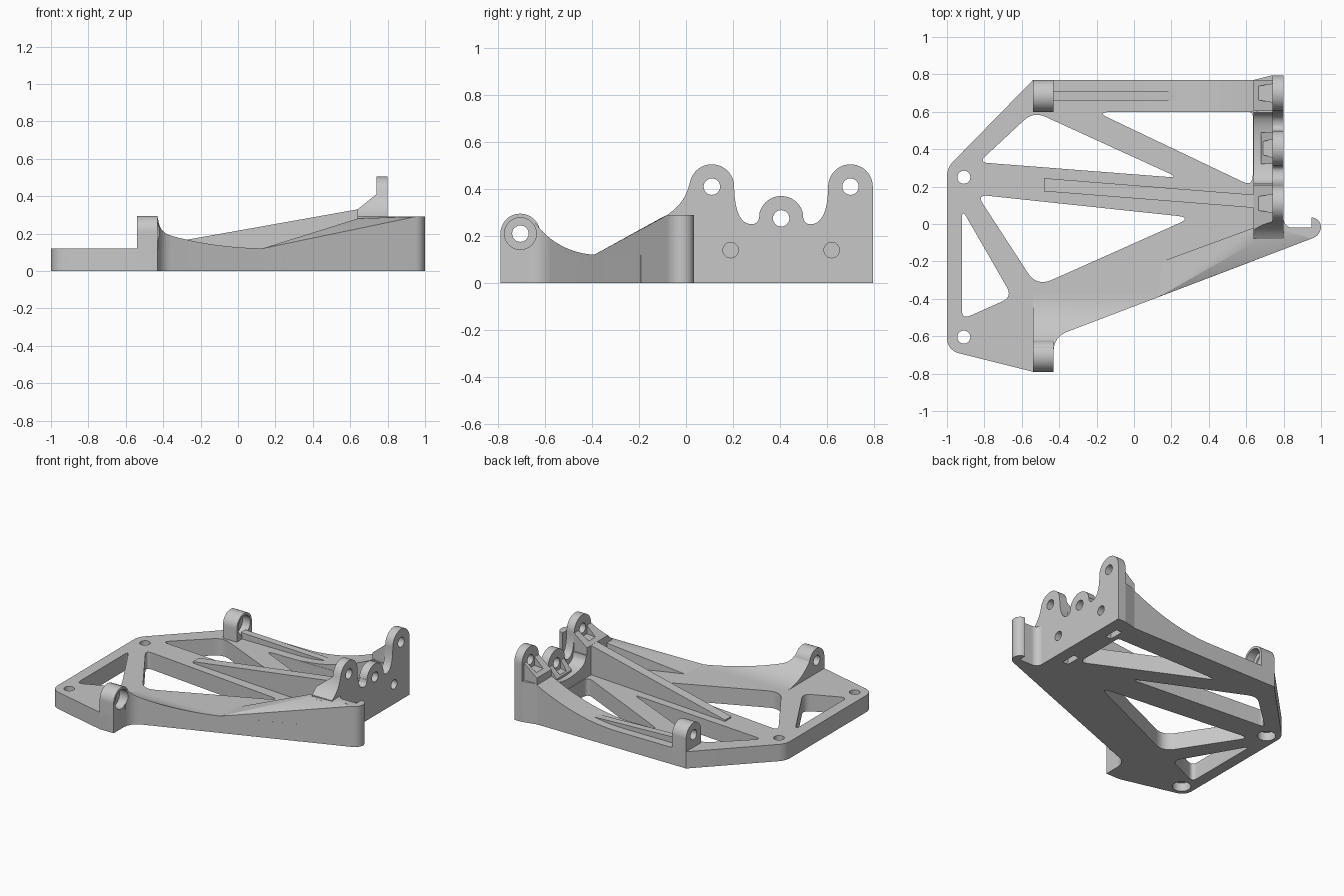
import bpy, bmesh, math
from mathutils import Vector

if "Cube" in bpy.data.objects:
    bpy.data.objects.remove(bpy.data.objects["Cube"], do_unlink=True)

GREY = bpy.data.materials.new("plain grey")
GREY.use_nodes = True
GREY.diffuse_color = (0.57, 0.57, 0.57, 1)
GREY.node_tree.nodes["Principled BSDF"].inputs["Base Color"].default_value = (0.57, 0.57, 0.57, 1)

AXES = {"x": lambda u, v, w: (w, u, v), "y": lambda u, v, w: (u, w, v), "z": lambda u, v, w: (u, v, w)}
parts = []


def finish(name, bm, keep=True):
    bmesh.ops.recalc_face_normals(bm, faces=bm.faces)
    me = bpy.data.meshes.new(name)
    bm.to_mesh(me)
    bm.free()
    me.materials.append(GREY)
    ob = bpy.data.objects.new(name, me)
    bpy.context.collection.objects.link(ob)
    if keep:
        parts.append(ob)
    return ob


def prism(name, pts, axis, lo, hi, keep=True):
    bm = bmesh.new()
    f = AXES[axis]
    ends = [[bm.verts.new(f(p[0], p[1], w)) for p in pts] for w in (lo, hi)]
    for ring in ends:
        bm.faces.new(ring)
    for i in range(len(pts)):
        j = (i + 1) % len(pts)
        bm.faces.new((ends[0][i], ends[0][j], ends[1][j], ends[1][i]))
    return finish(name, bm, keep)


def hull(name, pts):
    bm = bmesh.new()
    for p in pts:
        bm.verts.new(p)
    bmesh.ops.convex_hull(bm, input=bm.verts)
    loose = [v for v in bm.verts if not v.link_faces]
    bmesh.ops.delete(bm, geom=loose, context="VERTS")
    bmesh.ops.dissolve_limit(bm, angle_limit=0.01, verts=bm.verts, edges=bm.edges)
    return finish(name, bm)


def arc(cx, cy, r, a0=0, a1=360, n=24):
    last = n if a1 - a0 < 360 else n - 1
    angles = [math.radians(a0 + (a1 - a0) * i / n) for i in range(last + 1)]
    return [(cx + r * math.cos(a), cy + r * math.sin(a)) for a in angles]


def bend(a, b, c, n=8):
    a, b, c = Vector(a), Vector(b), Vector(c)
    return [tuple(a * (1 - t) ** 2 + b * 2 * t * (1 - t) + c * t * t) for t in (i / n for i in range(n + 1))]


def rounded(pts):
    """Polygon of (x, y, rounding length) corners."""
    out = []
    for i, (x, y, r) in enumerate(pts):
        p = Vector((x, y))
        if r == 0:
            out.append((x, y))
            continue
        a, b = Vector(pts[i - 1][:2]), Vector(pts[(i + 1) % len(pts)][:2])
        out += bend(p + (a - p).normalized() * r, p, p + (b - p).normalized() * r)
    return out


def carve(ob, tools, op="DIFFERENCE"):
    for t in tools:
        m = ob.modifiers.new("cut", "BOOLEAN")
        m.operation, m.object, m.solver = op, t, "EXACT"
    bpy.context.view_layer.update()
    me = bpy.data.meshes.new_from_object(ob.evaluated_get(bpy.context.evaluated_depsgraph_get()))
    ob.modifiers.clear()
    ob.data = me
    for t in tools:
        bpy.data.objects.remove(t, do_unlink=True)


def cutter(pts, axis, lo, hi):
    return prism("cutter", pts, axis, lo, hi, keep=False)


def box(u0, u1, v0, v1):
    return [(u0, v0), (u1, v0), (u1, v1), (u0, v1)]


# Base plate with lattice windows and countersunk mounting holes
outline = rounded([(-1, -.675, .07), (-.54, -.79, 0), (-.43, -.79, 0), (-.43, -.604, .08),
                   (.65, -.193, 0), (.65, .77, 0), (-.54, .77, 0), (-1, .30, .05)])
plate = prism("base_plate", outline, "z", 0, .12)
windows = [
    [(-.83, .33, .05), (-.537, .602, .07), (.24, .247, .06)],
    [(-.20, .598, .07), (.635, .598, .02), (.635, .20, .06)],
    [(-.84, .157, .06), (.31, .035, .08), (-.52, -.335, .09)],
    [(-.92, .08, .05), (-.65, -.39, .06), (-.92, -.51, .05)],
]
tools = [cutter(rounded(w), "z", -.1, .3) for w in windows]
for y in (.25, -.605):
    tools.append(cutter(arc(-.91, y, .035), "z", -.2, .3))
    tools.append(cutter(arc(-.91, y, .06), "z", -.1, .06))
carve(plate, tools)

# Front beam sweeping up to its boss
R = .33
sweep = [(-.375 - R * math.sin(a), .12 + R * (1 - math.cos(a)))
         for a in (math.asin(.285 / R) * i / 16 for i in range(17))]
beam = prism("front_beam", [(-.375, 0)] + sweep + [(-.66, 0)], "x", -.54, .2)
carve(beam, [cutter(outline, "z", -.1, .5)], "INTERSECT")

# Back beam with curved top
top = [(.66 * i / 16, .12 + .17 * (i / 16) ** 2) for i in range(17)]
prism("back_beam", [(-.54, 0), (-.54, .12)] + top + [(.66, 0)], "y", .60, .77)
prism("back_rib", [(-.44, .11), (-.44, .165), (.23, .14), (.23, .11)], "y", .66, .71)

# Bored bosses at both sides
for name, y in (("front_boss", -.705), ("back_boss", .685)):
    boss = prism(name, arc(y, .21, .085, 0, 180) + [(y - .085, 0), (y + .085, 0)], "x", -.54, -.43)
    carve(boss, [cutter(arc(y, .21, .035), "x", -.7, -.3), cutter(arc(y, .21, .068), "x", -.49, -.3)])
carve(beam, [cutter(arc(-.705, .21, .068), "x", -.49, -.39)])

# Diagonal rib rising to the end bracket
hull("middle_rib", [(x, y + d, z) for x, y, h in ((-.48, .21, .13), (.66, .12, .333))
                    for d in (-.035, .035) for z in (.1, h)])

# Ramp on the front beam
ramp = [(.15, -.2, .12), (.13, -.391, .12), (.64, -.02, .28), (.64, -.1, .28), (.95, -.078, .29), (.80, -.02, .29)]
hull("front_ramp", ramp + [(x, y, 0) for x, y, z in ramp])

# Hook at the end of the front beam
hook = [(.95, -.0785)] + bend((.95, -.0785), (.992, -.064), (1, -.02))[1:]
hook += bend((1, -.02), (.998, .03), (.95, .035))[1:] + [(.95, -.02)]
hook += bend((.85, -.02), (.81, -.02), (.80, .02)) + [(.78, .02), (.78, -.03)]
prism("end_hook", hook, "z", 0, .29)

# Lugged end plate
lugs = ((.11, .41), (.405, .275), (.70, .41))
valley = bend((.605, .40), (.60, .25), (.53, .25)) + bend((.53, .25), (.50, .25), (.497, .29))[1:]
flare = bend((.018, .435), (0, .34), (-.08, .29))
face = [(.795, 0)] + arc(*lugs[2], .095, 0, 180) + valley + arc(*lugs[1], .095, 10, 170)
face += [(.81 - y, z) for y, z in reversed(valley)] + arc(*lugs[0], .095, 0, 165)
face += flare[1:] + [(-.08, 0)]
end = prism("end_plate", face, "x", .74, .80)
carve(end, [cutter(arc(y, z, .035), "x", .6, .9) for y, z in lugs]
      + [cutter(arc(y, .14, .033), "x", .70, .9) for y in (.19, .62)])

# Inner block behind the end plate, scooped between the outer lugs, with nut slots below
scoop = [(.405 + .19 * math.cos(a), .28 - .09 * abs(math.sin(a)) ** .7)
         for a in (math.pi * i / 20 for i in range(21))]
block = prism("inner_block", [(-.1, 0), (.77, 0), (.77, .28)] + scoop + [(-.1, .28)], "x", .64, .74)
carve(block, [cutter(box(.67, .715, y - .055, y + .055), "z", -.1, .17) for y in (.19, .62)])

# Tapered back corner of the block
hull("corner_flare", [(x, y, z) for x, y in ((.64, .77), (.74, .77), (.74, .795)) for z in (0, .29)])

# Gussets with nut pockets behind each lug
for name, (y, z), x0, drop, lo, hi in (("front_gusset", lugs[0], .64, .08, .02, .205),
                                       ("middle_gusset", lugs[1], .68, .07, .32, .49),
                                       ("back_gusset", lugs[2], .64, .08, .605, .77)):
    base = z - .14
    g = hull(name, [(x, s, h) for s in (lo, hi) for x, h in
                    ((x0, base), (x0, z - drop), (.74, z), (.74, base))])
    pocket = [(.742, y - .048), (.742, y + .048), (x0 + .005, y + .035), (x0 + .005, y - .035)]
    carve(g, [cutter(pocket, "z", z - .06, z + .2)])

# Concave flare from the front lug down to the ramp, sloped off like the gusset
web = prism("lug_flare", flare + [(-.08, .27), (.03, .27), (.03, .435)], "x", .64, .74)
carve(web, [cutter([(.60, .298), (.76, .426), (.76, .6), (.60, .6)], "y", -.2, .2)])

# Smooth curved surfaces, keep hard edges
bpy.ops.object.select_all(action="DESELECT")
for ob in parts:
    ob.select_set(True)
bpy.context.view_layer.objects.active = parts[0]
bpy.ops.object.shade_smooth_by_angle(angle=math.radians(30))
